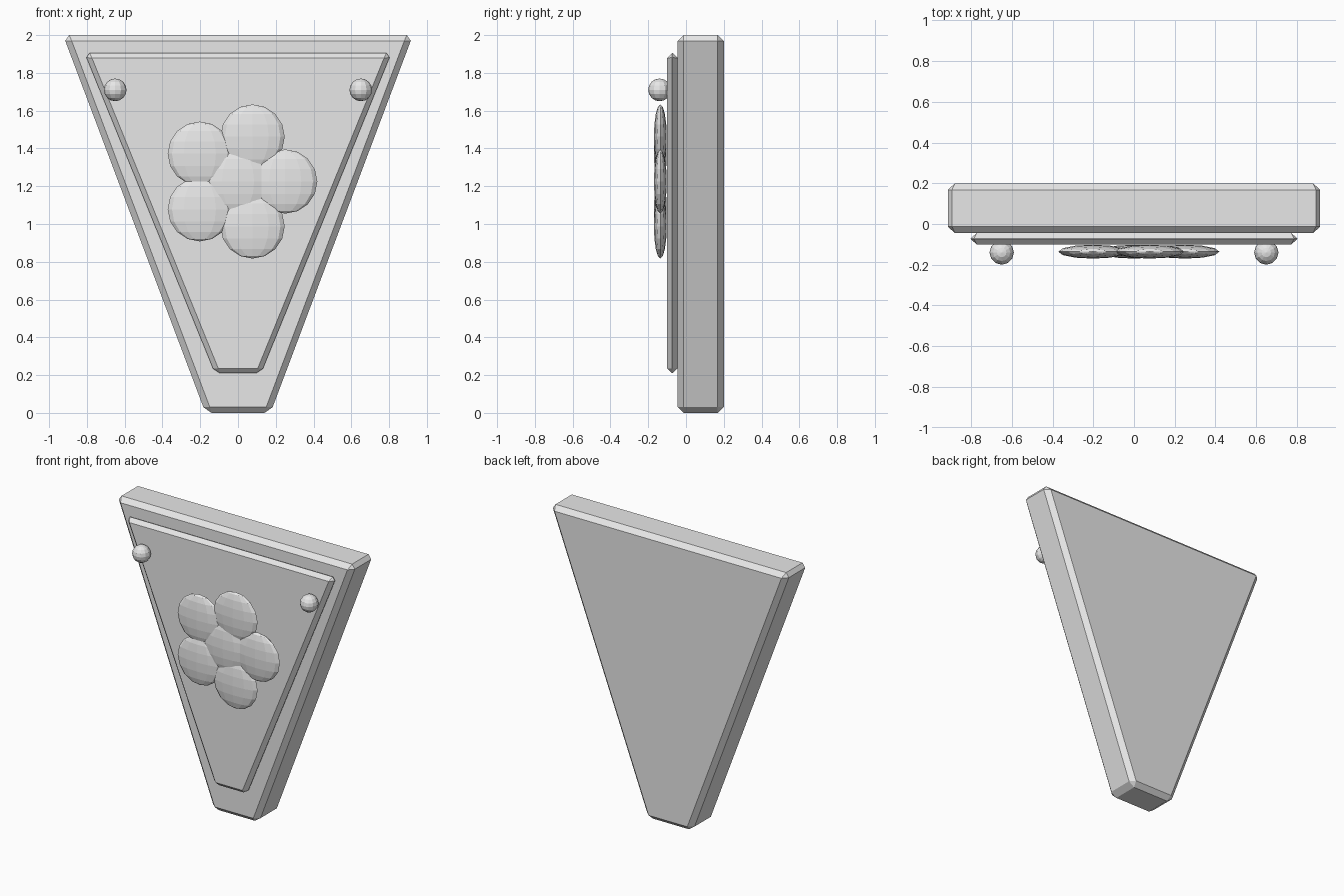
import bpy
import bmesh
from math import cos, sin, tau
from mathutils import Matrix

cube = bpy.data.objects.get("Cube")
if cube:
    bpy.data.objects.remove(cube, do_unlink=True)

GREY = (0.8, 0.8, 0.8, 1)
grey = bpy.data.materials.new("light_grey")
grey.use_nodes = True
grey.diffuse_color = GREY
grey.node_tree.nodes["Principled BSDF"].inputs["Base Color"].default_value = GREY


def add_object(name, bm):
    bmesh.ops.recalc_face_normals(bm, faces=bm.faces[:])
    mesh = bpy.data.meshes.new(name)
    bm.to_mesh(mesh)
    bm.free()
    mesh.materials.append(grey)
    obj = bpy.data.objects.new(name, mesh)
    bpy.context.collection.objects.link(obj)
    return obj


def tapered_slab(name, top_half, bottom_half, z_low, z_high, y_front, y_back, bevel):
    """Upright trapezoid plate with chamfered edges."""
    bm = bmesh.new()
    outline = [(-bottom_half, z_low), (bottom_half, z_low),
               (top_half, z_high), (-top_half, z_high)]
    face = bm.faces.new([bm.verts.new((x, y_front, z)) for x, z in outline])
    extruded = bmesh.ops.extrude_face_region(bm, geom=[face])["geom"]
    verts = [v for v in extruded if isinstance(v, bmesh.types.BMVert)]
    bmesh.ops.translate(bm, verts=verts, vec=(0, y_back - y_front, 0))
    obj = add_object(name, bm)
    mod = obj.modifiers.new("chamfer", "BEVEL")
    mod.width = bevel
    mod.segments = 1
    mod.limit_method = "NONE"
    return obj


def ball(name, centre, radii):
    """Low-poly faceted ellipsoid."""
    bm = bmesh.new()
    bmesh.ops.create_uvsphere(bm, u_segments=12, v_segments=8, radius=1,
                              matrix=Matrix.Diagonal((*radii, 1)))
    obj = add_object(name, bm)
    obj.location = centre
    return obj


# Backing plate and raised front panel
tapered_slab("back_plate", 0.926, 0.172, 0, 2, -0.045, 0.2, 0.032)
tapered_slab("front_panel", 0.812, 0.122, 0.21, 1.905, -0.1, -0.045, 0.026)

# Round studs in the upper corners
for side, x in (("left", 0.65), ("right", -0.65)):
    ball(side + "_stud", (x, -0.14, 1.71), (0.06, 0.06, 0.06))

# Flower: flattened centre with five petals around it
PETAL = (0.17, 0.034, 0.17)
FLOWER_Y, FLOWER_Z, RING = -0.136, 1.225, 0.25
ball("flower_centre", (0, FLOWER_Y, FLOWER_Z), PETAL)
for i in range(5):
    a = i * tau / 5
    ball(f"petal_{i + 1}", (RING * cos(a), FLOWER_Y, FLOWER_Z + RING * sin(a)), PETAL)
